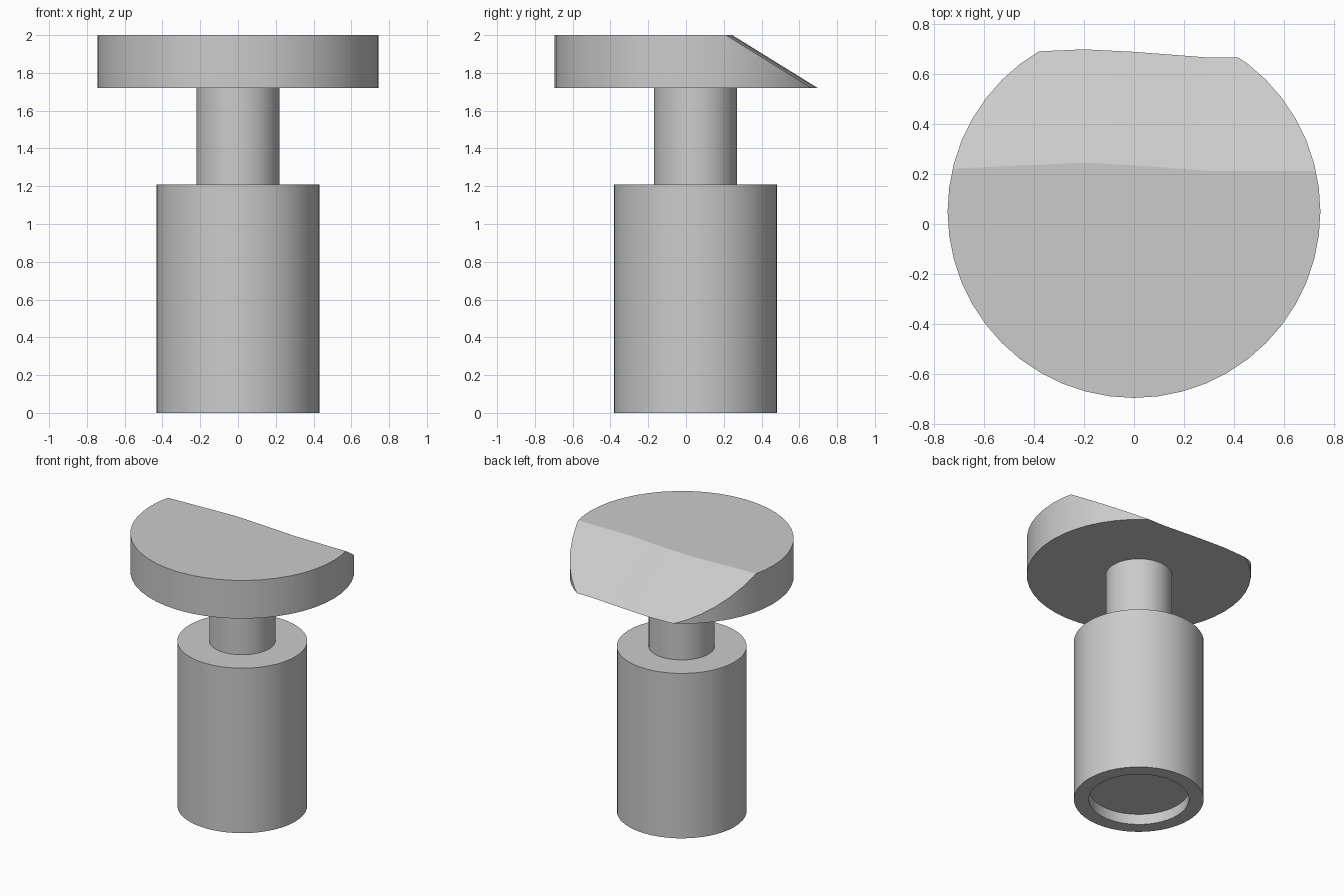
import bpy
import bmesh
from math import radians, cos, sin, tau

SIDES = 48
CENTRE_Y = 0.05

if "Cube" in bpy.data.objects:
    bpy.data.objects.remove(bpy.data.objects["Cube"])

grey = bpy.data.materials.new("plain grey")
grey.use_nodes = True
colour = (0.6, 0.6, 0.6, 1)
grey.diffuse_color = colour
grey.node_tree.nodes["Principled BSDF"].inputs["Base Color"].default_value = colour


def make_object(name, bm):
    bmesh.ops.recalc_face_normals(bm, faces=bm.faces)
    mesh = bpy.data.meshes.new(name)
    bm.to_mesh(mesh)
    bm.free()
    mesh.materials.append(grey)
    obj = bpy.data.objects.new(name, mesh)
    bpy.context.collection.objects.link(obj)
    return obj


def lathe(name, profile):
    """Turn (radius, z) points around the axis and cap both ends."""
    bm = bmesh.new()
    rings = []
    for r, z in profile:
        rings.append([bm.verts.new((r * cos(tau * i / SIDES),
                                    CENTRE_Y + r * sin(tau * i / SIDES), z))
                      for i in range(SIDES)])
    for a, b in zip(rings, rings[1:]):
        for i in range(SIDES):
            j = (i + 1) % SIDES
            bm.faces.new((a[i], a[j], b[j], b[i]))
    bm.faces.new(rings[0])
    bm.faces.new(rings[-1])
    return make_object(name, bm)


def select_only(obj):
    bpy.ops.object.select_all(action="DESELECT")
    obj.select_set(True)
    bpy.context.view_layer.objects.active = obj


# Barrel with a shallow recess underneath, neck, and wide head
barrel = lathe("barrel", [(0.333, 0.077), (0.333, 0), (0.432, 0), (0.432, 1.21)])
neck = lathe("neck", [(0.22, 1.21), (0.22, 1.72)])
head = lathe("head", [(0.745, 1.72), (0.745, 2)])

# Sloping, slightly wavy cut across the back of the head
edge = [(-1, 0.207), (-0.72, 0.222), (-0.2, 0.245), (0, 0.235), (0.3, 0.212), (1, 0.212)]
slope = 0.453 / 0.28
bm = bmesh.new()
sections = []
for x, y in edge:
    corners = [(y + slope * (2 - z), z) for z in (1.6, 2.1)] + [(1.5, 2.1), (1.5, 1.6)]
    sections.append([bm.verts.new((x, cy, cz)) for cy, cz in corners])
for a, b in zip(sections, sections[1:]):
    for i in range(4):
        j = (i + 1) % 4
        bm.faces.new((a[i], a[j], b[j], b[i]))
bm.faces.new(sections[0])
bm.faces.new(sections[-1])
cutter = make_object("slope_cutter", bm)
cutter.hide_render = True

cut = head.modifiers.new("slope", "BOOLEAN")
cut.operation = "DIFFERENCE"
cut.solver = "EXACT"
cut.object = cutter
select_only(head)
bpy.ops.object.modifier_apply(modifier=cut.name)
bpy.data.objects.remove(cutter)

for part in (barrel, neck, head):
    select_only(part)
    bpy.ops.object.shade_smooth_by_angle(angle=radians(30))
